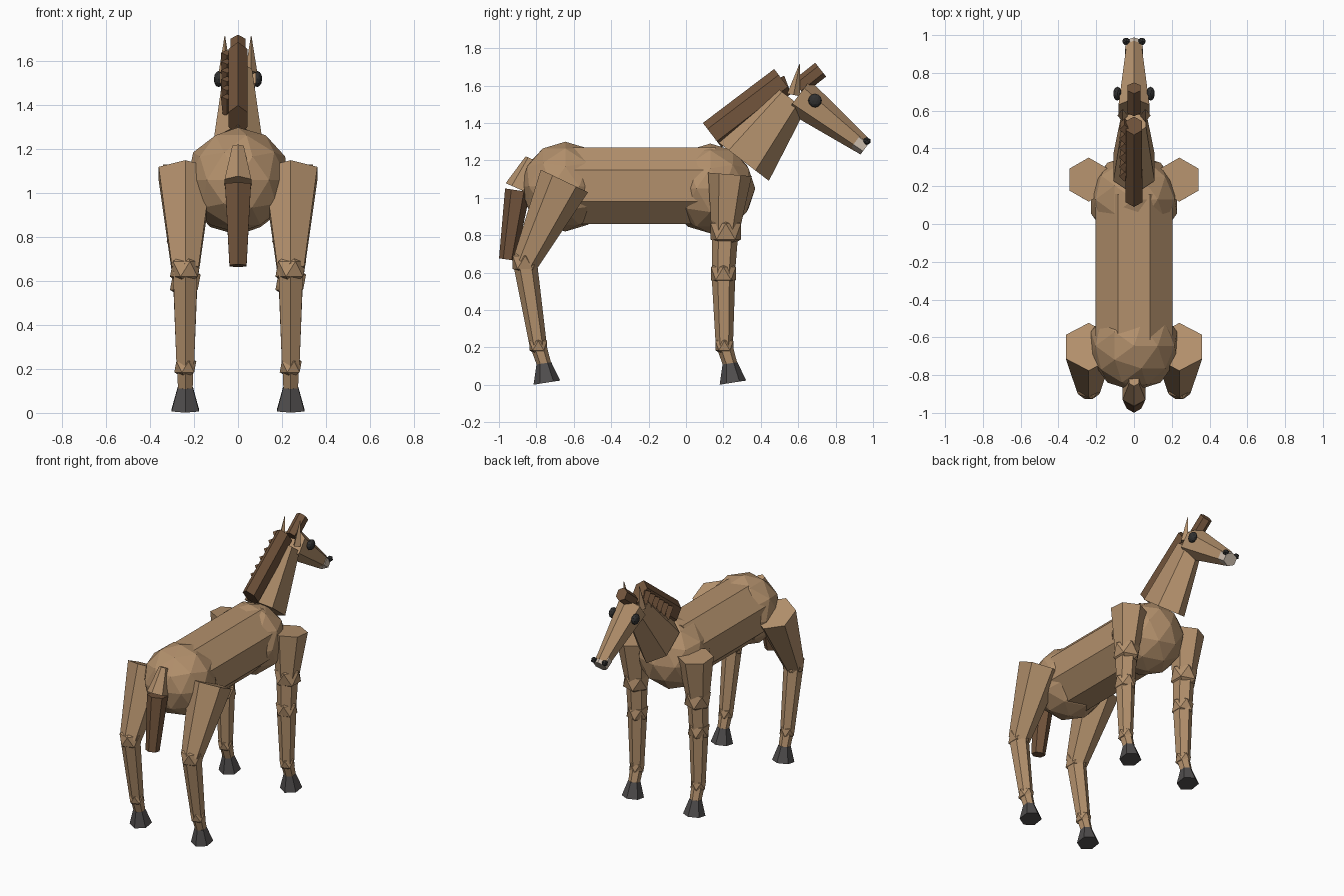
import bpy, bmesh, math
from mathutils import Vector, Matrix

if "Cube" in bpy.data.objects:
    bpy.data.objects.remove(bpy.data.objects["Cube"])


def mat(name, col):
    m = bpy.data.materials.new(name)
    m.diffuse_color = (*col, 1)
    m.use_nodes = True
    m.node_tree.nodes["Principled BSDF"].inputs["Base Color"].default_value = m.diffuse_color
    return m


COAT = mat("coat", (0.45, 0.28, 0.15))
HAIR = mat("hair", (0.17, 0.09, 0.045))
HOOF = mat("hoof_grey", (0.08, 0.075, 0.075))
DARK = mat("eye_dark", (0.03, 0.03, 0.03))
PALE = mat("muzzle_pale", (0.62, 0.52, 0.43))


def finish(name, bm, m):
    me = bpy.data.meshes.new(name)
    bmesh.ops.recalc_face_normals(bm, faces=bm.faces)
    bm.to_mesh(me)
    bm.free()
    ob = bpy.data.objects.new(name, me)
    bpy.context.collection.objects.link(ob)
    me.materials.append(m)
    return ob


def limb(name, x, a, b, r0, r1, m=COAT, n=6, sx=1.0, turn=math.pi / 2):
    """Tapered prism between two (y, z) points at a given x."""
    a, b = Vector((x, *a)), Vector((x, *b))
    w = (b - a).normalized()
    u = Vector((1, 0, 0))
    v = w.cross(u)
    bm = bmesh.new()
    rings = []
    for c, r in ((a, r0), (b, r1)):
        rings.append([bm.verts.new(c + u * (math.cos(t) * r * sx) + v * (math.sin(t) * r))
                      for t in (turn + 2 * math.pi * i / n for i in range(n))])
    for i in range(n):
        j = (i + 1) % n
        bm.faces.new((rings[0][i], rings[0][j], rings[1][j], rings[1][i]))
    bm.faces.new(rings[0][::-1])
    bm.faces.new(rings[1])
    return finish(name, bm, m)


def ball(name, loc, r, m=COAT, sub=1, scale=(1, 1, 1)):
    bm = bmesh.new()
    mx = Matrix.Translation(loc) @ Matrix.Diagonal((*scale, 1))
    bmesh.ops.create_icosphere(bm, subdivisions=sub, radius=r, matrix=mx)
    return finish(name, bm, m)


# Trunk
limb("barrel", 0, (-0.62, 1.065), (0.16, 1.065), 0.222, 0.222, n=8, turn=math.pi / 8)
ball("rump", (0, -0.645, 1.06), 0.24, sub=2)
ball("chest", (0, 0.13, 1.05), 0.24, sub=2)

# Neck and head
limb("neck", 0, (0.30, 1.20), (0.555, 1.535), 0.18, 0.105, sx=0.7)
limb("head", 0, (0.60, 1.545), (0.94, 1.285), 0.105, 0.05, sx=0.9)
limb("muzzle", 0, (0.91, 1.305), (0.96, 1.268), 0.05, 0.046, PALE, sx=1.1)

# Mane with locks falling on one side, and forelock
limb("mane", 0, (0.14, 1.335), (0.52, 1.625), 0.082, 0.08, HAIR, sx=0.62)
for i in range(6):
    y, z = 0.27 + 0.05 * i, 1.40 + 0.04 * i
    limb("mane_lock", -0.05, (y - 0.02, z + 0.04), (y + 0.02, z - 0.04), 0.028, 0.02, HAIR, n=4)
limb("forelock", 0, (0.60, 1.59), (0.72, 1.685), 0.047, 0.047, HAIR, sx=0.85)

# Tail
limb("tail_dock", 0, (-0.83, 1.21), (-0.90, 1.05), 0.03, 0.07, COAT)
limb("tail", 0, (-0.90, 1.04), (-0.955, 0.67), 0.068, 0.045, HAIR)

for s, side in ((-1, "left"), (1, "right")):
    # Face details
    ball("eye_" + side, (s * 0.088, 0.69, 1.52), 0.037, DARK, sub=2, scale=(0.6, 1, 1))
    ball("nostril_" + side, (s * 0.042, 0.967, 1.303), 0.022, DARK)
    limb("ear_" + side, s * 0.06, (0.575, 1.55), (0.608, 1.715), 0.035, 0.002, COAT, n=4, sx=0.8)

    x = s * 0.24
    # Front leg
    limb("front_shoulder_" + side, x, (0.235, 1.125), (0.21, 0.82), 0.117, 0.075)
    ball("front_elbow_" + side, (x, 0.213, 0.82), 0.095)
    limb("front_forearm_" + side, x, (0.21, 0.82), (0.20, 0.60), 0.07, 0.062)
    ball("front_knee_" + side, (x, 0.20, 0.595), 0.078)
    # Hind leg
    limb("hind_thigh_" + side, x, (-0.65, 1.09), (-0.86, 0.65), 0.14, 0.07)
    ball("hind_hock_" + side, (x, -0.86, 0.655), 0.078)
    # Lower leg, shared layout: knee and fetlock positions
    for end, ky, kz, fy in (("front", 0.20, 0.60, 0.205), ("hind", -0.86, 0.65, -0.79)):
        limb(end + "_cannon_" + side, x, (ky, kz), (fy, 0.21), 0.064, 0.046)
        ball(end + "_fetlock_" + side, (x, fy, 0.21), 0.056)
        limb(end + "_pastern_" + side, x, (fy, 0.21), (fy + 0.033, 0.105), 0.043, 0.038)
        limb(end + "_hoof_" + side, x, (fy + 0.03, 0.115), (fy + 0.046, 0.012), 0.04, 0.072, HOOF)
